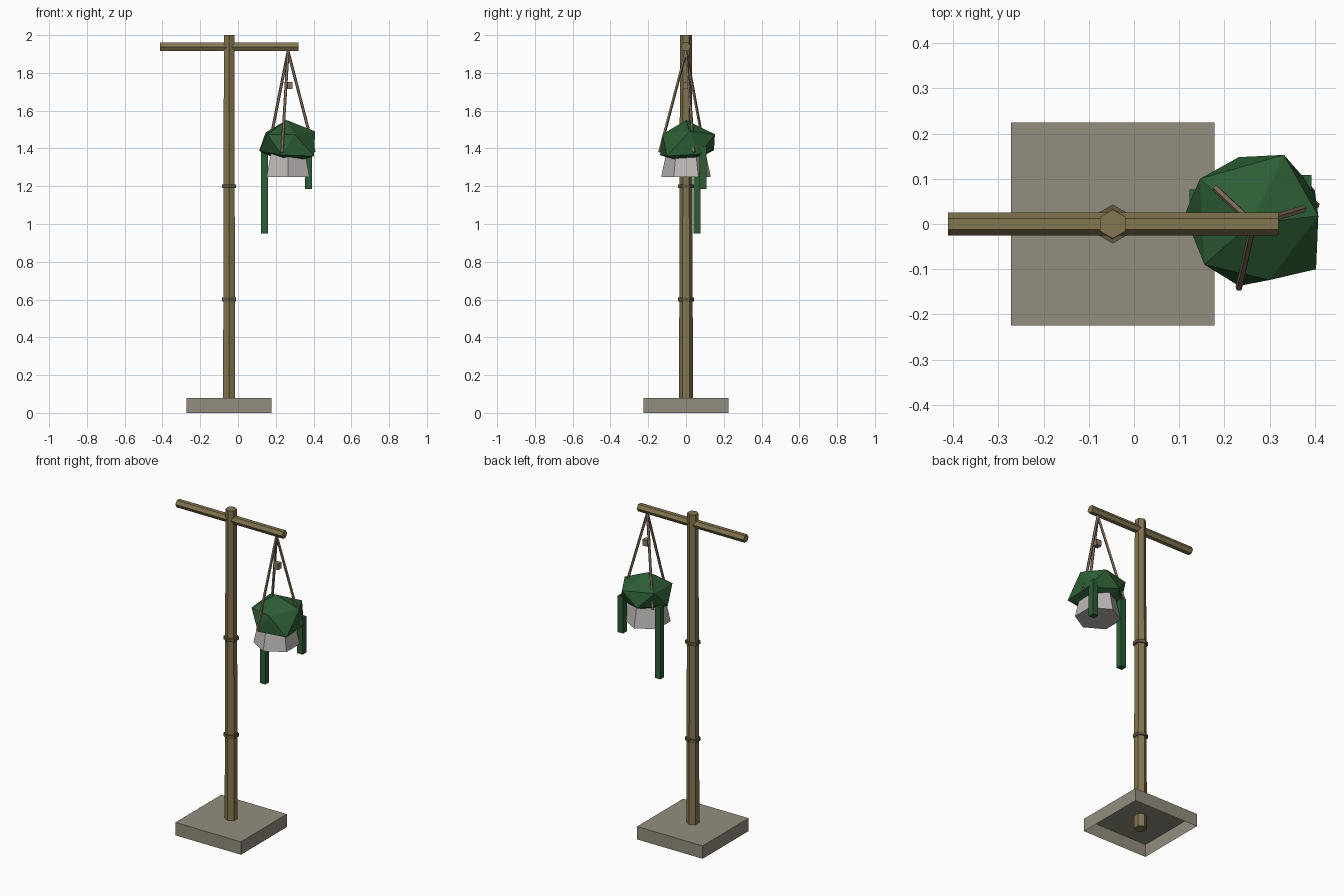
import bpy, bmesh, math
from mathutils import Vector, Matrix

if "Cube" in bpy.data.objects:
    bpy.data.objects.remove(bpy.data.objects["Cube"])

POLE_X = -0.047   # pole axis
HANG_X = 0.265    # hanging basket axis


def material(name, rgb):
    m = bpy.data.materials.new(name)
    m.diffuse_color = (*rgb, 1)
    m.use_nodes = True
    m.node_tree.nodes["Principled BSDF"].inputs["Base Color"].default_value = m.diffuse_color
    return m


BAMBOO = material("bamboo", (0.23, 0.18, 0.08))
BAND = material("band", (0.13, 0.10, 0.05))
STONE = material("stone", (0.29, 0.27, 0.21))
ROPE = material("rope", (0.26, 0.19, 0.13))
LEAF = material("leaf", (0.026, 0.11, 0.034))
CLAY = material("pot_grey", (0.50, 0.48, 0.47))


def finish(name, bm, mat):
    bmesh.ops.recalc_face_normals(bm, faces=bm.faces)
    me = bpy.data.meshes.new(name)
    bm.to_mesh(me)
    bm.free()
    me.materials.append(mat)
    ob = bpy.data.objects.new(name, me)
    bpy.context.collection.objects.link(ob)
    return ob


def rod(name, a, b, r1, r2, sides, mat, spin=0.0):
    """Capped, optionally tapered prism from point a to point b."""
    a, b = Vector(a), Vector(b)
    bm = bmesh.new()
    bmesh.ops.create_cone(bm, cap_ends=True, segments=sides, radius1=r1, radius2=r2,
                          depth=(b - a).length)
    turn = Vector((0, 0, 1)).rotation_difference(b - a).to_matrix().to_4x4()
    bm.transform(Matrix.Translation((a + b) / 2) @ turn @ Matrix.Rotation(spin, 4, 'Z'))
    return finish(name, bm, mat)


def box(name, lo, hi, mat, open_bottom=False):
    lo, hi = Vector(lo), Vector(hi)
    bm = bmesh.new()
    bmesh.ops.create_cube(bm, size=1)
    bm.transform(Matrix.Translation((lo + hi) / 2) @ Matrix.Diagonal((*(hi - lo), 1)))
    if open_bottom:
        low = [f for f in bm.faces if f.normal.z < -0.5 or
               all(abs(v.co.z - lo.z) < 1e-5 for v in f.verts)]
        bmesh.ops.delete(bm, geom=low, context='FACES_ONLY')
    return finish(name, bm, mat)


# Base slab, hollow underneath
box("base", (POLE_X - 0.225, -0.225, 0), (POLE_X + 0.225, 0.225, 0.08), STONE, True)

# Tapered hexagonal pole with two node bands (cone vertices start on the y axis)
rod("pole", (POLE_X, 0, 0), (POLE_X, 0, 2), 0.037, 0.032, 6, BAMBOO)
for i, z in enumerate((0.6, 1.2)):
    rod(f"pole_band_{i + 1}", (POLE_X, 0, z - 0.01), (POLE_X, 0, z + 0.01),
        0.043, 0.043, 6, BAND)

# Crossbar
rod("crossbar", (-0.412, 0, 1.938), (0.32, 0, 1.938), 0.025, 0.025, 6, BAMBOO)

# Three ropes and the small knot between them
for i in range(3):
    t = math.radians(17 + 120 * i)
    rod(f"rope_{i + 1}", (HANG_X + 0.145 * math.cos(t), 0.145 * math.sin(t), 1.38),
        (HANG_X, 0, 1.915), 0.008, 0.008, 5, ROPE)
box("rope_knot", (0.254, -0.017, 1.715), (0.288, 0.017, 1.752), ROPE)

# Hexagonal pot, wider at the bottom
rod("pot", (HANG_X, 0, 1.25), (HANG_X, 0, 1.42), 0.131, 0.095, 6, CLAY)

# Foliage: an uneven, flattened icosahedron (pole, ring, ring, pole)
bm = bmesh.new()
low = [bm.verts.new(p) for p in (
    (0.403, -0.100, 1.36), (0.232, -0.137, 1.365), (0.112, 0.02, 1.387),
    (0.232, 0.148, 1.39), (0.400, 0.075, 1.37))]
high = [bm.verts.new(p) for p in (
    (0.300, -0.124, 1.475), (0.156, -0.090, 1.475), (0.146, 0.100, 1.485),
    (0.332, 0.153, 1.475), (0.408, 0.018, 1.49))]
top = bm.verts.new((0.258, 0.0, 1.55))
bottom = bm.verts.new((0.265, 0.0, 1.315))
for i in range(5):
    j = (i + 1) % 5
    bm.faces.new((bottom, low[j], low[i]))
    bm.faces.new((low[i], low[j], high[i]))
    bm.faces.new((high[i], low[j], high[j]))
    bm.faces.new((top, high[i], high[j]))
finish("foliage", bm, LEAF)

# Two trailing vines
box("long_vine", (0.123, 0.039, 0.95), (0.160, 0.076, 1.395), LEAF)
box("short_vine", (0.356, 0.072, 1.185), (0.393, 0.109, 1.41), LEAF)
